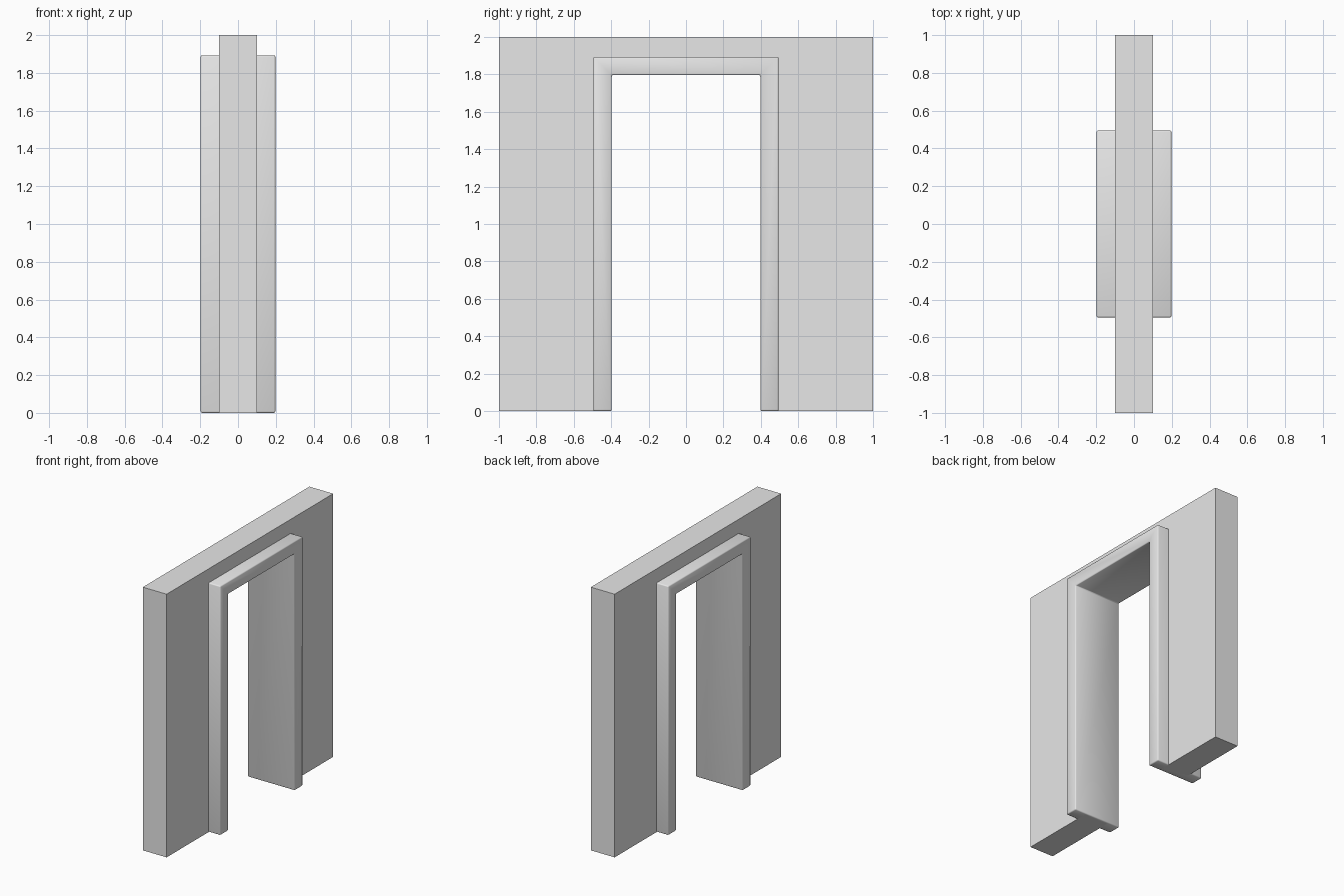
import bpy, bmesh

if "Cube" in bpy.data.objects:
    bpy.data.objects.remove(bpy.data.objects["Cube"])

grey = bpy.data.materials.new("plaster grey")
grey.diffuse_color = (0.8, 0.8, 0.8, 1)
grey.use_nodes = True
grey.node_tree.nodes["Principled BSDF"].inputs["Base Color"].default_value = grey.diffuse_color


def arch(name, outer, top, inner, inner_top, half_depth):
    """Doorway-shaped outline in the YZ plane, extruded along X."""
    outline = [(-outer, 0), (-outer, top), (outer, top), (outer, 0),
               (inner, 0), (inner, inner_top), (-inner, inner_top), (-inner, 0)]
    bm = bmesh.new()
    face = bm.faces.new([bm.verts.new((-half_depth, y, z)) for y, z in outline])
    ext = bmesh.ops.extrude_face_region(bm, geom=[face])
    moved = [v for v in ext["geom"] if isinstance(v, bmesh.types.BMVert)]
    bmesh.ops.translate(bm, verts=moved, vec=(2 * half_depth, 0, 0))
    bmesh.ops.recalc_face_normals(bm, faces=bm.faces)
    mesh = bpy.data.meshes.new(name)
    bm.to_mesh(mesh)
    bm.free()
    mesh.materials.append(grey)
    obj = bpy.data.objects.new(name, mesh)
    bpy.context.collection.objects.link(obj)
    return obj


# Wall panel; its opening edge is covered by the frame
arch("wall", 1.0, 2.0, 0.41, 1.81, 0.1)

# Door frame standing proud of both wall faces, with softened edges
frame = arch("door_frame", 0.495, 1.893, 0.397, 1.797, 0.198)
bevel = frame.modifiers.new("soft edges", "BEVEL")
bevel.width = 0.008
bevel.segments = 2
bevel.limit_method = "ANGLE"
for poly in frame.data.polygons:
    poly.use_smooth = True
